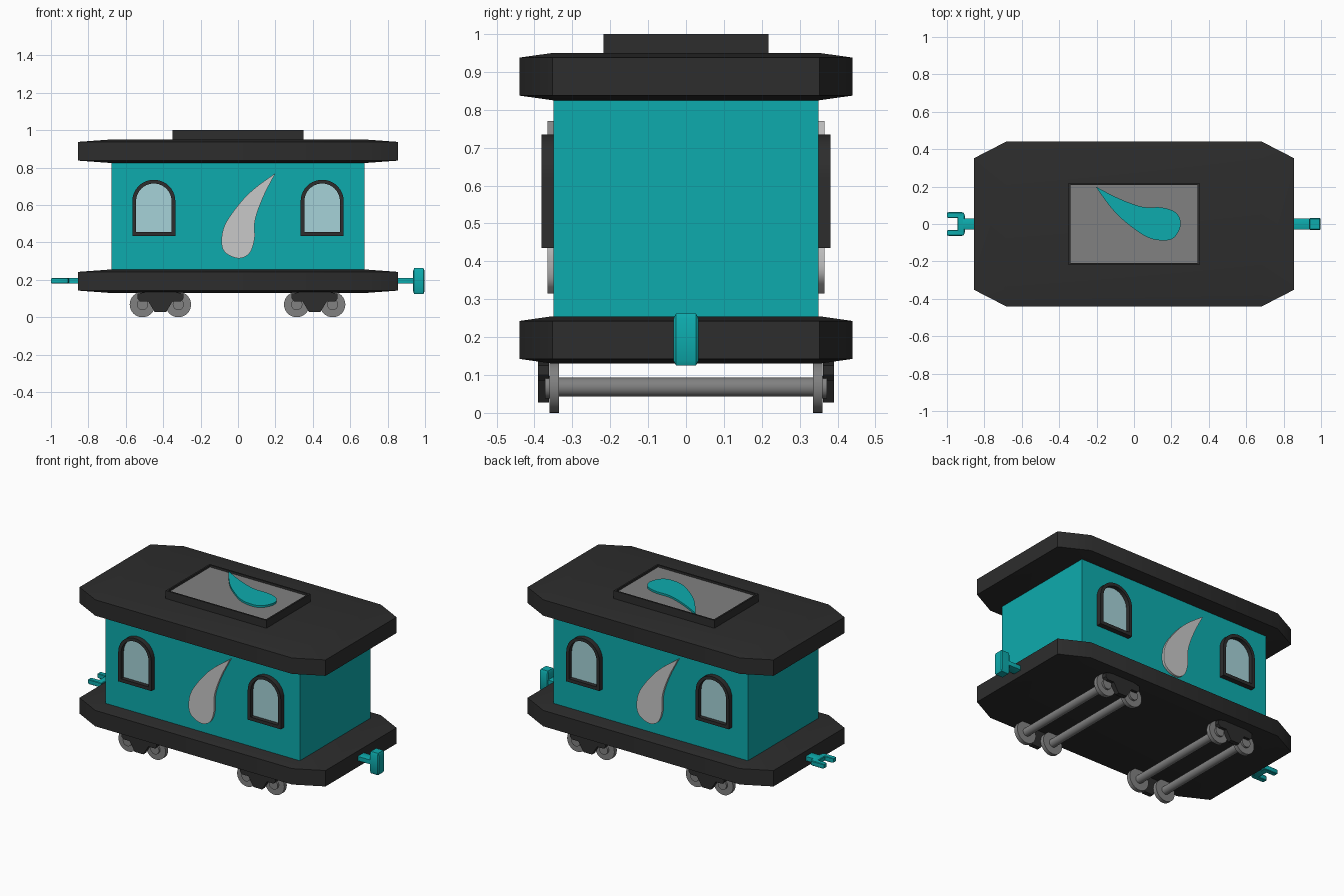
import bpy
import bmesh
from math import pi, cos, sin, radians
from mathutils import Matrix, Vector

if "Cube" in bpy.data.objects:
    bpy.data.objects.remove(bpy.data.objects["Cube"], do_unlink=True)


def material(name, red, green, blue):
    mat = bpy.data.materials.new(name)
    mat.use_nodes = True
    color = (red, green, blue, 1)
    mat.diffuse_color = color
    mat.node_tree.nodes["Principled BSDF"].inputs["Base Color"].default_value = color
    return mat


teal = material("teal paint", 0.004, 0.41, 0.42)
black = material("black trim", 0.026, 0.026, 0.026)
steel = material("grey steel", 0.22, 0.22, 0.22)
silver = material("silver ornament", 0.58, 0.58, 0.58)
glass = material("pale blue glass", 0.38, 0.65, 0.69)


def finish(name, bm, *materials, matrix=Matrix()):
    """Turn a bmesh into a named object with crisp edges and smooth curves."""
    bmesh.ops.recalc_face_normals(bm, faces=bm.faces)
    mesh = bpy.data.meshes.new(name)
    bm.to_mesh(mesh)
    bm.free()
    for mat in materials:
        mesh.materials.append(mat)
    mesh.shade_smooth()
    mesh.set_sharp_from_angle(angle=radians(30))
    obj = bpy.data.objects.new(name, mesh)
    obj.matrix_world = matrix
    bpy.context.collection.objects.link(obj)
    return obj


def box(name, mat, x, y, z, bevel=0):
    """Box from (low, high) ranges; the bevel is a share of each half size."""
    bm = bmesh.new()
    bmesh.ops.create_cube(bm, size=2)
    if bevel:
        bmesh.ops.bevel(bm, geom=bm.edges[:], offset=bevel, segments=1,
                        affect='EDGES', clamp_overlap=True)
    ranges = (x, y, z)
    size = Vector([(high - low) / 2 for low, high in ranges])
    center = Vector([(high + low) / 2 for low, high in ranges])
    bmesh.ops.scale(bm, vec=size, verts=bm.verts)
    bmesh.ops.translate(bm, vec=center, verts=bm.verts)
    return finish(name, bm, mat)


def prism(name, mat, outline, near, far, matrix, hole=None):
    """Extrude a flat outline along local z, optionally with a matching hole."""
    bm = bmesh.new()
    if hole:
        outer = [bm.verts.new((u, v, near)) for u, v in outline]
        inner = [bm.verts.new((u, v, near)) for u, v in hole]
        count = len(outer)
        for i in range(count):
            j = (i + 1) % count
            bm.faces.new((outer[i], outer[j], inner[j], inner[i]))
    else:
        bm.faces.new([bm.verts.new((u, v, near)) for u, v in outline])
    result = bmesh.ops.extrude_face_region(bm, geom=bm.faces[:], use_keep_orig=True)
    moved = [item for item in result["geom"] if isinstance(item, bmesh.types.BMVert)]
    bmesh.ops.translate(bm, vec=(0, 0, far - near), verts=moved)
    return finish(name, bm, mat, matrix=matrix)


def cylinder(name, mat, x, z, radius, low, high):
    """Cylinder lying along y."""
    bm = bmesh.new()
    turn = Matrix.Translation((x, (low + high) / 2, z)) @ Matrix.Rotation(pi / 2, 4, 'X')
    bmesh.ops.create_cone(bm, cap_ends=True, segments=32, radius1=radius,
                          radius2=radius, depth=high - low, matrix=turn)
    return finish(name, bm, mat)


def arch(half_width, bottom, spring, steps=20):
    """Round-topped window outline."""
    curve = [(half_width * cos(pi * i / steps), spring + half_width * sin(pi * i / steps))
             for i in range(steps + 1)]
    return [(-half_width, bottom), (half_width, bottom)] + curve


def smooth_path(points, steps=6):
    """Rounded path through the points, pointed where it starts and ends."""
    pts = [Vector(p) for p in [points[0]] + points + [points[-1]]]
    path = []
    for a, b, c, d in zip(pts, pts[1:], pts[2:], pts[3:]):
        for i in range(steps):
            t = i / steps
            path.append((b * 2 + (c - a) * t + (a * 2 - b * 5 + c * 4 - d) * t ** 2
                         + (b * 3 - a - c * 3 + d) * t ** 3) / 2)
    return path


# Car body between two chamfered slabs
box("car_body", teal, (-0.675, 0.675), (-0.35, 0.35), (0.2, 0.88))
box("base_slab", black, (-0.855, 0.855), (-0.44, 0.44), (0.13, 0.255), bevel=0.2)
box("roof_slab", black, (-0.855, 0.855), (-0.44, 0.44), (0.825, 0.95), bevel=0.2)

# Roof hatch with a sunken grey panel
bm = bmesh.new()
bmesh.ops.create_cube(bm, size=1)
bmesh.ops.scale(bm, vec=(0.7, 0.436, 0.06), verts=bm.verts)
bmesh.ops.translate(bm, vec=(0, 0, 0.97), verts=bm.verts)
bm.normal_update()
panel = max(bm.faces, key=lambda f: f.calc_center_median().z)
bmesh.ops.inset_individual(bm, faces=[panel], thickness=0.014)
bmesh.ops.inset_individual(bm, faces=[panel], thickness=0.001, depth=-0.012)
panel.material_index = 1
finish("roof_hatch", bm, black, steel)

# Teardrop ornament, raised on the roof and on both sides
teardrop = smooth_path([(0.2, 0.225), (0.136, 0.1), (0.092, -0.025), (0.088, -0.13),
                        (0.06, -0.205), (0, -0.23), (-0.067, -0.2), (-0.088, -0.145),
                        (-0.07, -0.05), (0.01, 0.065), (0.09, 0.145), (0.2, 0.225)])
roof_frame = Matrix.Translation((0.02, 0, 0)) @ Matrix.Rotation(pi / 2, 4, 'Z')
prism("roof_ornament", teal, teardrop, 0.985, 1.0, roof_frame)

# Side fittings: the second side is the first turned half way round
upright = Matrix.Rotation(pi / 2, 4, 'X')
frame_outer = arch(0.115, 0.435, 0.62)
frame_inner = arch(0.095, 0.456, 0.62)
for side, angle in (("front", 0), ("back", pi)):
    turn = Matrix.Rotation(angle, 4, 'Z')
    prism(side + "_ornament", silver, teardrop, 0.34, 0.365,
          turn @ Matrix.Translation((0, 0, 0.545)) @ upright)
    for end, x in (("right", -0.45), ("left", 0.45)):
        place = turn @ Matrix.Translation((x, 0, 0)) @ upright
        prism(f"{side}_{end}_window_frame", black, frame_outer, 0.34, 0.382,
              place, hole=frame_inner)
        prism(f"{side}_{end}_window_glass", glass, frame_inner, 0.345, 0.356, place)

# Trucks: two axles each, with a stepped side frame outside the wheels
half_frame = [(0.03, 0.027), (0.065, 0.085), (0.11, 0.085), (0.123, 0.1),
              (0.123, 0.125), (0.08, 0.135)]
side_frame = half_frame + [(-u, v) for u, v in reversed(half_frame)]
for end, center in (("right", -0.415), ("left", 0.41)):
    for index, shift in enumerate((-0.096, 0.096)):
        x = center + shift
        label = f"{end}_{index + 1}"
        cylinder("axle_" + label, steel, x, 0.068, 0.025, -0.34, 0.34)
        for side, sign in (("front", -1), ("back", 1)):
            low, high = sorted((sign * 0.335, sign * 0.36))
            cylinder(f"{side}_wheel_{label}", steel, x, 0.068, 0.068, low, high)
            low, high = sorted((sign * 0.355, sign * 0.372))
            cylinder(f"{side}_hub_{label}", steel, x, 0.068, 0.03, low, high)
    for side, angle in (("front", 0), ("back", pi)):
        place = Matrix.Translation((center, 0, 0)) @ Matrix.Rotation(angle, 4, 'Z') @ upright
        prism(f"{side}_truck_frame_{end}", black, side_frame, 0.362, 0.39, place)

# Upright post coupler on the left end
box("post_coupler_bar", teal, (0.8, 0.96), (-0.03, 0.03), (0.18, 0.21), bevel=0.1)
box("post_coupler_head", teal, (0.936, 0.998), (-0.033, 0.033), (0.125, 0.262), bevel=0.2)

# Forked coupler on the right end
box("fork_coupler_bar", teal, (-0.92, -0.8), (-0.03, 0.03), (0.18, 0.21), bevel=0.1)
box("fork_coupler_bridge", teal, (-0.944, -0.904), (-0.055, 0.055), (0.18, 0.21), bevel=0.2)
for side, sign in (("front", -1), ("back", 1)):
    low, high = sorted((sign * 0.032, sign * 0.063))
    box(side + "_fork_prong", teal, (-1.0, -0.91), (low, high), (0.18, 0.21), bevel=0.2)
